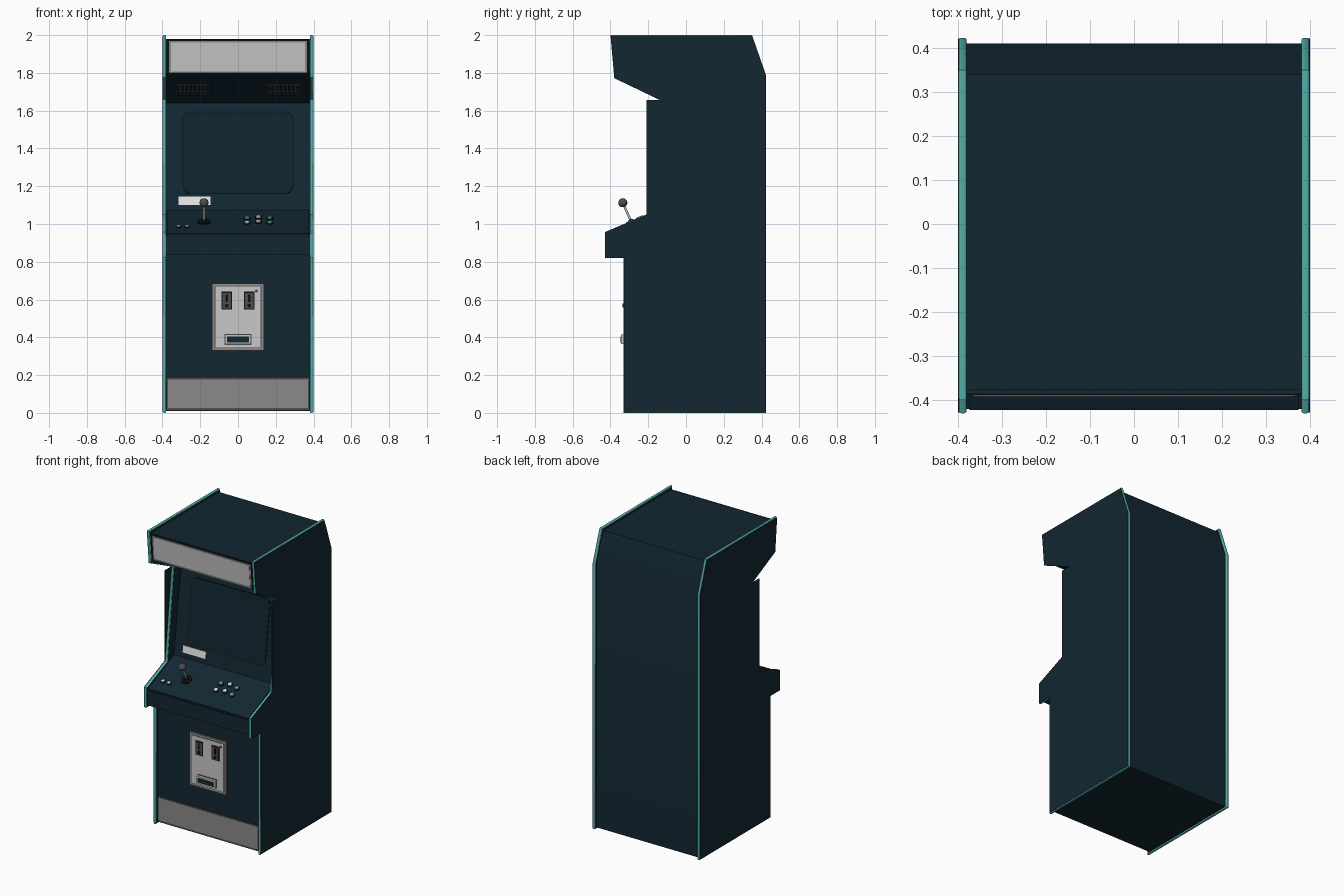
import bpy, bmesh, math
from mathutils import Matrix, Vector

cube = bpy.data.objects.get("Cube")
if cube:
    bpy.data.objects.remove(cube, do_unlink=True)


def material(name, *rgb):
    m = bpy.data.materials.new(name)
    m.use_nodes = True
    m.diffuse_color = (*rgb, 1)
    m.node_tree.nodes["Principled BSDF"].inputs["Base Color"].default_value = (*rgb, 1)
    return m


NAVY = material("navy", 0.006, 0.02, 0.032)
GLASS = material("screen navy", 0.005, 0.017, 0.026)
TEAL = material("teal trim", 0.09, 0.42, 0.39)
LIGHT = material("light grey", 0.58, 0.58, 0.58)
MID = material("mid grey", 0.26, 0.255, 0.25)
DARK = material("dark grey", 0.08, 0.075, 0.075)
BLACK = material("black", 0.004, 0.006, 0.008)
WHITE = material("white", 0.8, 0.8, 0.78)


def finish(name, bm, *mats):
    bmesh.ops.recalc_face_normals(bm, faces=bm.faces)
    me = bpy.data.meshes.new(name)
    bm.to_mesh(me)
    bm.free()
    ob = bpy.data.objects.new(name, me)
    bpy.context.collection.objects.link(ob)
    for m in mats:
        me.materials.append(m)
    bpy.ops.object.select_all(action="DESELECT")
    ob.select_set(True)
    bpy.context.view_layer.objects.active = ob
    bpy.ops.object.shade_smooth_by_angle(angle=math.radians(35))
    return ob


def slab(name, profile, x0, x1, *mats, rounding=0):
    """Extrude a side profile of (y, z) points across x; rounded rims take the second colour."""
    bm = bmesh.new()
    face = bm.faces.new([bm.verts.new((x0, y, z)) for y, z in profile])
    ext = bmesh.ops.extrude_face_region(bm, geom=[face])["geom"]
    bmesh.ops.translate(bm, vec=(x1 - x0, 0, 0),
                        verts=[g for g in ext if isinstance(g, bmesh.types.BMVert)])
    if rounding:
        rims = [e for e in bm.edges if abs(e.verts[0].co.x - e.verts[1].co.x) < 1e-5]
        bmesh.ops.bevel(bm, geom=rims, offset=rounding, segments=3, profile=0.5, affect="EDGES")
        bm.normal_update()
        for f in bm.faces:
            f.material_index = int(abs(f.normal.x) < 0.98)
    return finish(name, bm, *mats)


def surface(low, high):
    """Frame on a body face: u across, v up the face, h outwards."""
    up = Vector((0, high[0] - low[0], high[1] - low[1])).normalized()
    across = Vector((1, 0, 0))
    m = Matrix((across, up, across.cross(up))).transposed().to_4x4()
    m.translation = (0, *low)
    return m


def plate(name, frame, u, v, h, mat, corner=0):
    bm = bmesh.new()
    bmesh.ops.create_cube(bm, size=1)
    for vert in bm.verts:
        vert.co = [r[0] if c < 0 else r[1] for c, r in zip(vert.co, (u, v, h))]
    if corner:
        posts = [e for e in bm.edges if abs(e.verts[0].co.z - e.verts[1].co.z) > 1e-5]
        bmesh.ops.bevel(bm, geom=posts, offset=corner, segments=5, profile=0.5, affect="EDGES")
    bm.transform(frame)
    return finish(name, bm, mat)


def peg(name, frame, u, v, h0, h1, radius, mat, top=None):
    bm = bmesh.new()
    bmesh.ops.create_cone(bm, cap_ends=True, segments=20, radius1=radius,
                          radius2=radius if top is None else top, depth=h1 - h0,
                          matrix=Matrix.Translation((u, v, (h0 + h1) / 2)))
    bm.transform(frame)
    return finish(name, bm, mat)


# Cabinet body between the side panels
deck_low, deck_high = (-0.42, 0.943), (-0.14, 1.068)
speaker_low, speaker_high = (-0.06, 1.64), (-0.37, 1.8)
sign_high = (-0.385, 1.98)
slab("cabinet_body", [(-0.31, 0.01), (0.41, 0.01), (0.41, 1.785), (0.34, 1.98),
                      sign_high, speaker_high, speaker_low, deck_high, deck_low,
                      (-0.42, 0.835), (-0.31, 0.835)], -0.381, 0.381, NAVY)

# Side panels with rounded teal rims, and flat outer skins
lower = [(-0.33, 0.82), (-0.33, 0), (0.423, 0), (0.423, 1.79), (0.35, 2), (-0.40, 2),
         (-0.38, 1.775), (-0.14, 1.66)]
nose = [(-0.21, 1.05), (-0.43, 0.957), (-0.43, 0.82)]
skin = [(y * 0.995, 1 + (z - 1) * 0.995) for y, z in lower + [(-0.21, 1.66)] + nose]
for side, s in (("left", 1), ("right", -1)):
    slab(side + "_side_panel", lower + nose, s * 0.38, s * 0.3985, NAVY, TEAL, rounding=0.006)
    slab(side + "_side_skin", skin, s * 0.397, s * 0.4, NAVY)

# Lit sign at the top
sign = surface(speaker_high, sign_high)
plate("sign_frame", sign, (-0.375, 0.375), (0, 0.18), (-0.01, 0.004), BLACK)
plate("sign_trim", sign, (-0.366, 0.366), (0.005, 0.17), (0, 0.006), MID)
plate("sign_panel", sign, (-0.356, 0.356), (0.012, 0.163), (0, 0.008), LIGHT)
plate("sign_lower_rail", sign, (-0.366, 0.366), (0.002, 0.008), (0, 0.01), LIGHT)

# Speaker grilles under the sign
speaker = surface(speaker_low, speaker_high)
for side, s in (("left", 1), ("right", -1)):
    plate(side + "_speaker_grille", speaker, sorted((s * 0.15, s * 0.33)),
          (0.115, 0.215), (0, 0.004), DARK)
    for row in range(3):
        for col in range(8):
            u, v = s * 0.24 + (col - 3.5) * 0.022, 0.134 + row * 0.031
            plate(side + "_grille_hole", speaker, (u - 0.008, u + 0.008),
                  (v - 0.01, v + 0.01), (0.003, 0.005), BLACK)

# Screen and instruction card
bezel = surface(deck_high, speaker_low)
plate("screen_border", bezel, (-0.293, 0.293), (0.092, 0.533), (0, 0.002), BLACK, 0.04)
plate("screen", bezel, (-0.288, 0.288), (0.097, 0.528), (0, 0.004), GLASS, 0.037)
plate("instruction_card", bezel, (-0.315, -0.145), (0.033, 0.079), (0, 0.004), WHITE)

# Control deck
deck = surface(deck_low, deck_high)
plate("control_deck", deck, (-0.374, 0.374), (0, 0.303), (0, 0.007), NAVY)
plate("deck_front_seam", surface((-0.42, 0.835), (-0.42, 0.94)), (-0.374, 0.374),
      (0.098, 0.102), (0, 0.002), BLACK)
for col, colours in enumerate(((WHITE, TEAL), (WHITE, WHITE), (TEAL, TEAL))):
    for row, mat in enumerate(colours):
        u = 0.048 + col * 0.06
        v = 0.133 + row * 0.058 + (0.012 if col == 1 else 0)
        peg("button_ring", deck, u, v, 0.005, 0.012, 0.019, BLACK)
        peg("button", deck, u, v, 0.01, 0.018, 0.014, mat, 0.012)
for u in (-0.315, -0.27):
    peg("start_button_ring", deck, u, 0.085, 0.005, 0.011, 0.016, BLACK)
    peg("start_button", deck, u, 0.085, 0.01, 0.015, 0.011, LIGHT)

# Joystick
peg("joystick_base", deck, -0.18, 0.147, 0.005, 0.014, 0.034, BLACK)
peg("joystick_collar", deck, -0.18, 0.147, 0.012, 0.024, 0.018, BLACK, 0.01)
peg("joystick_shaft", deck, -0.18, 0.147, 0.01, 0.115, 0.006, LIGHT)
bm = bmesh.new()
bmesh.ops.create_uvsphere(bm, u_segments=20, v_segments=12, radius=0.024,
                          matrix=deck @ Matrix.Translation((-0.18, 0.147, 0.12)))
finish("joystick_ball", bm, DARK)

# Lower front: kick plate and coin door
front = surface((-0.31, 0), (-0.31, 0.83))
plate("kick_plate_border", front, (-0.375, 0.375), (0.014, 0.184), (0, 0.003), DARK)
plate("kick_plate", front, (-0.37, 0.37), (0.025, 0.178), (0, 0.006), MID)
plate("coin_door_frame", front, (-0.137, 0.137), (0.33, 0.685), (0, 0.012), MID)
plate("coin_door_seam", front, (-0.124, 0.124), (0.343, 0.672), (0.01, 0.0125), DARK)
plate("coin_door", front, (-0.12, 0.12), (0.347, 0.668), (0.01, 0.014), LIGHT)
for u in (-0.06, 0.06):
    plate("coin_slot_border", front, (u - 0.028, u + 0.028), (0.547, 0.642), (0.012, 0.017), BLACK)
    plate("coin_slot_plate", front, (u - 0.022, u + 0.022), (0.553, 0.636), (0.012, 0.02), DARK)
    plate("coin_slot", front, (u - 0.006, u + 0.006), (0.588, 0.628), (0.018, 0.022), BLACK)
    peg("coin_reject_button", front, u, 0.568, 0.018, 0.025, 0.01, BLACK)
peg("door_lock", front, 0.097, 0.645, 0.012, 0.02, 0.008, DARK)
plate("coin_return_border", front, (-0.072, 0.072), (0.36, 0.418), (0.012, 0.017), DARK)
plate("coin_return", front, (-0.068, 0.068), (0.364, 0.414), (0.012, 0.034), LIGHT)
plate("coin_return_opening", front, (-0.058, 0.058), (0.373, 0.404), (0.03, 0.036), NAVY)
